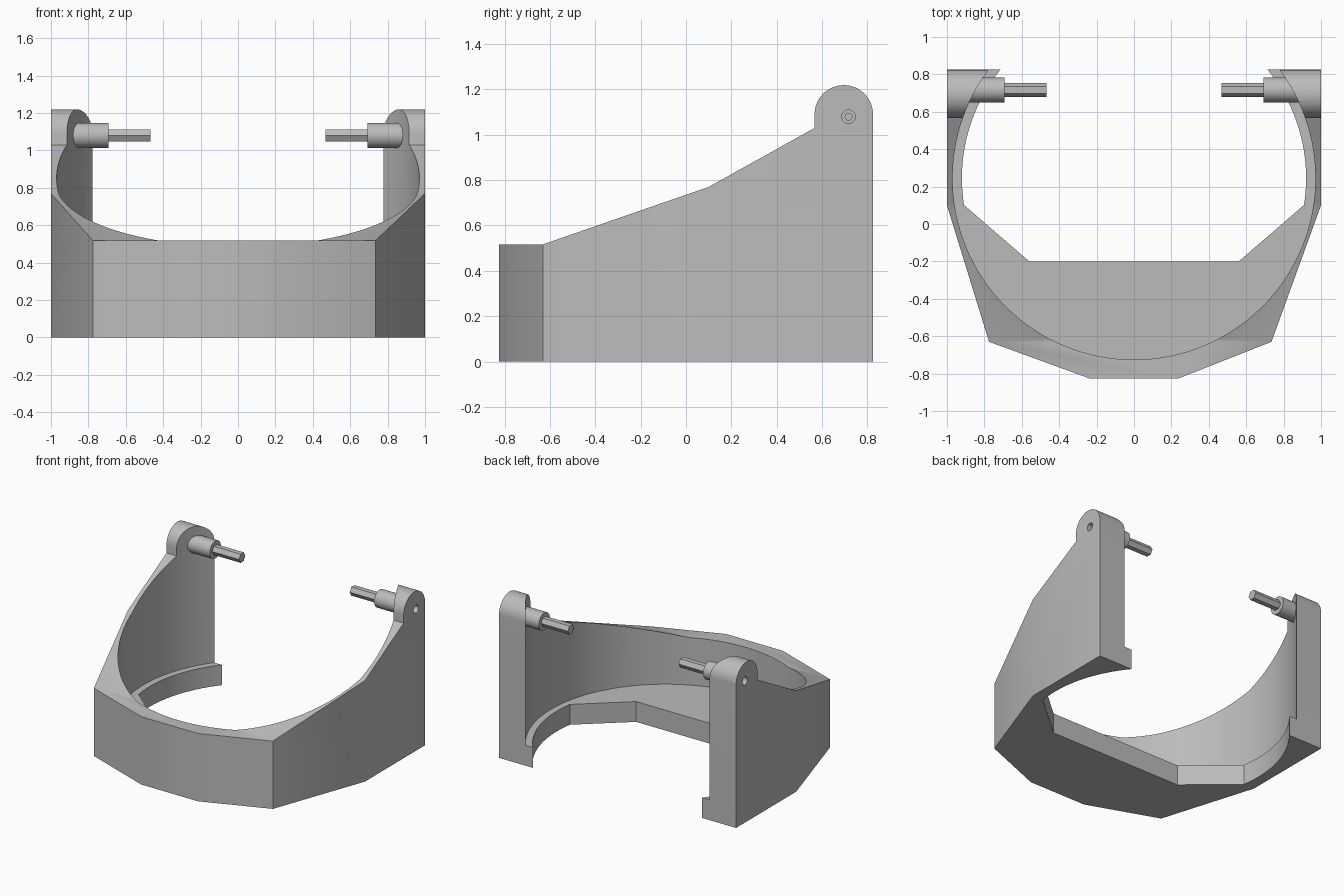
import bpy
import bmesh
from math import cos, sin, pi, radians

cube = bpy.data.objects.get("Cube")
if cube:
    bpy.data.objects.remove(cube, do_unlink=True)

grey = bpy.data.materials.new("plain grey")
grey.use_nodes = True
GREY = (0.5, 0.5, 0.5, 1)
grey.diffuse_color = GREY
grey.node_tree.nodes["Principled BSDF"].inputs["Base Color"].default_value = GREY


def arc(cx, cy, r, start, end, steps):
    """Points on an arc, angles in degrees."""
    angles = [radians(start + (end - start) * i / steps) for i in range(steps + 1)]
    return [(cx + r * cos(a), cy + r * sin(a)) for a in angles]


def circle(cx, cy, r, sides):
    return arc(cx, cy, r, 0, 360, sides)[:-1]


def prism(name, points, axis, lo, hi):
    """Extrude a profile: (x, y) along z or (y, z) along x."""
    def place(p, h):
        return (p[0], p[1], h) if axis == "z" else (h, p[0], p[1])
    bm = bmesh.new()
    low = [bm.verts.new(place(p, lo)) for p in points]
    high = [bm.verts.new(place(p, hi)) for p in points]
    bm.faces.new(low)
    bm.faces.new(high)
    for i in range(len(points)):
        j = (i + 1) % len(points)
        bm.faces.new((low[i], low[j], high[j], high[i]))
    bmesh.ops.recalc_face_normals(bm, faces=bm.faces)
    mesh = bpy.data.meshes.new(name)
    bm.to_mesh(mesh)
    bm.free()
    mesh.materials.append(grey)
    obj = bpy.data.objects.new(name, mesh)
    bpy.context.collection.objects.link(obj)
    return obj


def activate(obj):
    bpy.ops.object.select_all(action="DESELECT")
    obj.select_set(True)
    bpy.context.view_layer.objects.active = obj


def cut(obj, tool, operation="DIFFERENCE"):
    activate(obj)
    mod = obj.modifiers.new("cut", "BOOLEAN")
    mod.operation = operation
    mod.solver = "EXACT"
    mod.object = tool
    bpy.ops.object.modifier_apply(modifier=mod.name)
    bpy.data.objects.remove(tool, do_unlink=True)


def smooth(obj):
    activate(obj)
    bpy.ops.object.shade_smooth_by_angle(angle=radians(30))


# Faceted outer shell
footprint = [(-1, 0.825), (-1, 0.1), (-0.775, -0.63), (-0.24, -0.825),
             (0.24, -0.825), (0.735, -0.63), (1, 0.1), (1, 0.825)]
cradle = prism("cradle", footprint, "z", 0, 1.4)

# Sloping rim rising to rounded rear posts
side = [(1.1, -0.2), (1.1, -0.1), (0.825, -0.1)]
side += arc(0.696, 1.09, 0.129, 0, 180, 24)
side += [(0.567, 1.03), (0.1, 0.77), (-0.63, 0.517), (-1, 0.517), (-1, -0.2)]
cut(cradle, prism("rim_cutter", side, "x", -1.2, 1.2), "INTERSECT")

# Round bore above the ledge
cut(cradle, prism("bore_cutter", circle(0, 0.245, 0.97, 128), "z", 0.155, 2))

# Opening inside the ledge, round at the back and angular at the front
opening = arc(0, 0.245, 0.92, -9, 189, 96) + [(-0.56, -0.2), (0.56, -0.2)]
cut(cradle, prism("opening_cutter", opening, "z", -0.2, 1))

# Stepped holes in the posts and stepped pins facing inward
PIN_Y, PIN_Z = 0.717, 1.08
for label, s in (("left", 1), ("right", -1)):
    for radius, depth in ((0.03, 0.95), (0.015, 0.9)):
        hole = circle(PIN_Y, PIN_Z, radius, 24)
        cut(cradle, prism("hole_cutter", hole, "x", s * depth, s * 1.1))
    collar = prism(label + "_pin_collar", circle(PIN_Y, PIN_Z, 0.067, 32),
                   "x", s * 0.89, s * 0.693)
    smooth(collar)
    prism(label + "_hex_pin", circle(PIN_Y, PIN_Z, 0.038, 6), "x", s * 0.72, s * 0.467)

smooth(cradle)
